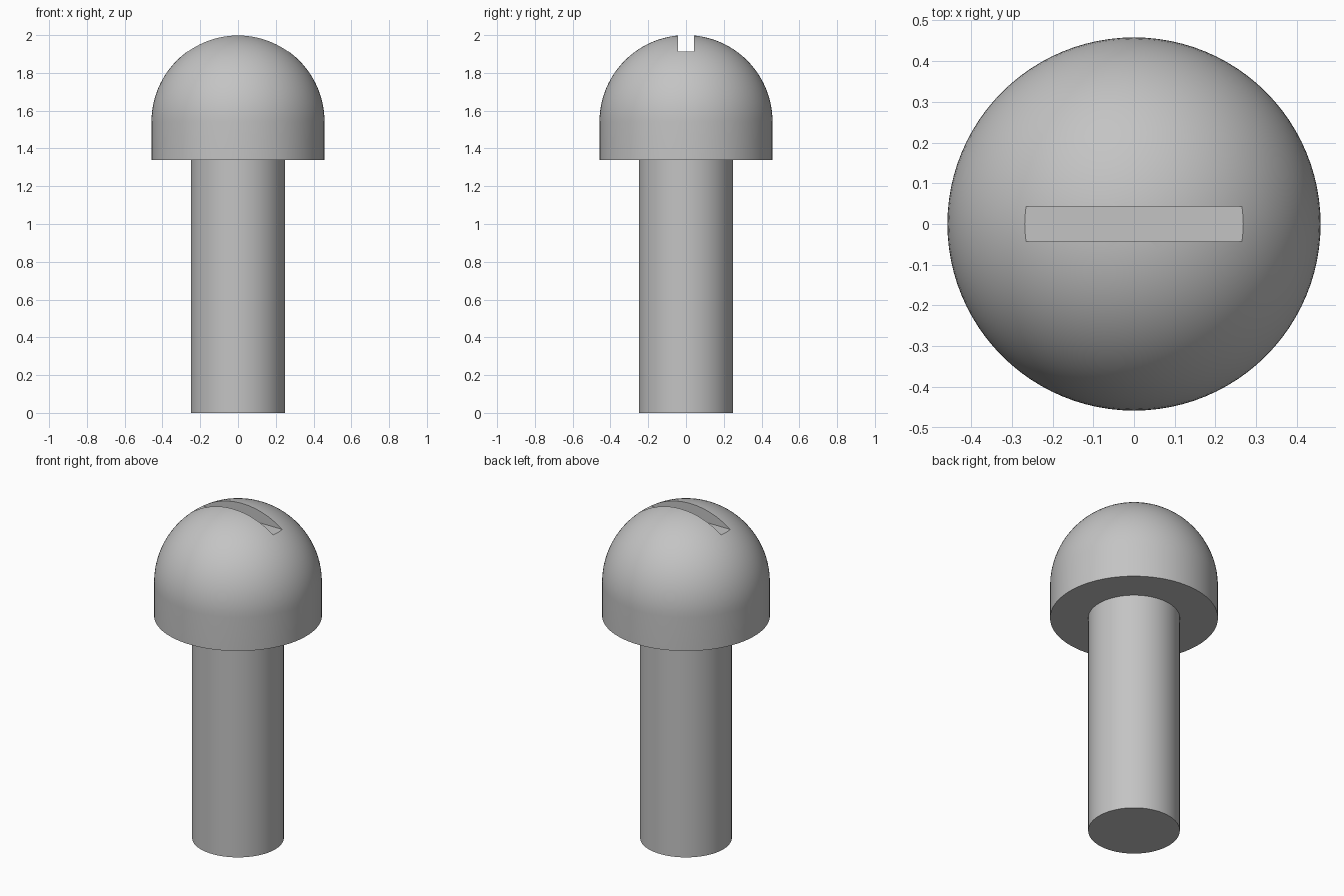
import bpy
import bmesh
from math import cos, sin, pi, radians
from mathutils import Matrix

cube = bpy.data.objects.get("Cube")
if cube:
    bpy.data.objects.remove(cube, do_unlink=True)

SEGMENTS = 96
HEAD_RADIUS, SHANK_RADIUS = 0.458, 0.25
HEAD_BASE, TOP = 1.34, 2.0
DOME_BASE = TOP - HEAD_RADIUS
SLOT_WIDTH, SLOT_DEPTH = 0.086, 0.087

steel = bpy.data.materials.new("grey steel")
steel.use_nodes = True
grey = (0.55, 0.55, 0.55, 1)
steel.diffuse_color = grey
steel.node_tree.nodes["Principled BSDF"].inputs["Base Color"].default_value = grey


def make_object(name, bm):
    bmesh.ops.recalc_face_normals(bm, faces=bm.faces)
    mesh = bpy.data.meshes.new(name)
    bm.to_mesh(mesh)
    bm.free()
    mesh.materials.append(steel)
    obj = bpy.data.objects.new(name, mesh)
    bpy.context.collection.objects.link(obj)
    return obj


def lathe(name, profile):
    """Revolve an (r, z) profile about the z axis."""
    bm = bmesh.new()
    verts = [bm.verts.new((r, 0, z)) for r, z in profile]
    edges = [bm.edges.new(pair) for pair in zip(verts, verts[1:])]
    bmesh.ops.spin(bm, geom=verts + edges, cent=(0, 0, 0), axis=(0, 0, 1),
                   angle=2 * pi, steps=SEGMENTS)
    bmesh.ops.remove_doubles(bm, verts=bm.verts, dist=0.0001)
    return make_object(name, bm)


def select_only(obj):
    bpy.ops.object.select_all(action='DESELECT')
    obj.select_set(True)
    bpy.context.view_layer.objects.active = obj


# Shank
shank = lathe("shank", [(0, 0), (SHANK_RADIUS, 0),
                        (SHANK_RADIUS, HEAD_BASE), (0, HEAD_BASE)])

# Domed head with a straight collar
steps = 24
dome = [(HEAD_RADIUS * cos(i / steps * pi / 2),
         DOME_BASE + HEAD_RADIUS * sin(i / steps * pi / 2)) for i in range(steps)]
head = lathe("head", [(0, HEAD_BASE), (HEAD_RADIUS, HEAD_BASE)] + dome + [(0, TOP)])

# Screwdriver slot cut through the crown
bm = bmesh.new()
bmesh.ops.create_cube(bm, size=1, matrix=Matrix.Translation((0, 0, TOP))
                      @ Matrix.Diagonal((2, SLOT_WIDTH, 2 * SLOT_DEPTH, 1)))
cutter = make_object("slot_cutter", bm)
cutter.hide_render = True
cut = head.modifiers.new("slot", 'BOOLEAN')
cut.operation = 'DIFFERENCE'
cut.solver = 'EXACT'
cut.object = cutter
select_only(head)
bpy.ops.object.modifier_apply(modifier=cut.name)
bpy.data.objects.remove(cutter, do_unlink=True)

for part in (shank, head):
    select_only(part)
    bpy.ops.object.shade_smooth_by_angle(angle=radians(30))
